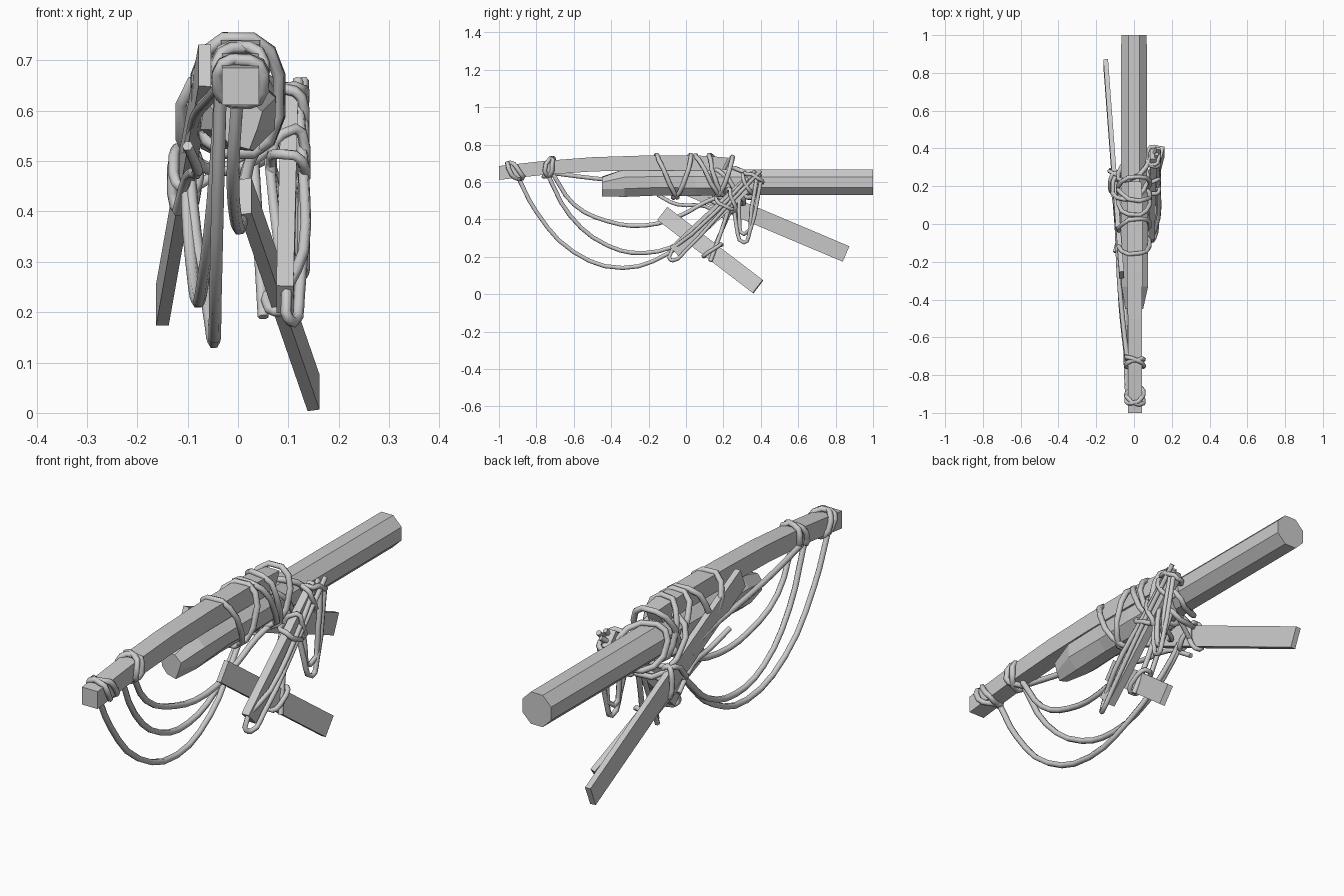
import bpy, bmesh, math, random
from mathutils import Vector as V

if "Cube" in bpy.data.objects:
    bpy.data.objects.remove(bpy.data.objects["Cube"])

random.seed(4)


def mesh_object(name, bm):
    bmesh.ops.recalc_face_normals(bm, faces=bm.faces)
    me = bpy.data.meshes.new(name)
    bm.to_mesh(me)
    bm.free()
    ob = bpy.data.objects.new(name, me)
    bpy.context.collection.objects.link(ob)
    return ob


def loft(name, rings):
    """Skin a list of equal-length point rings and cap both ends."""
    bm = bmesh.new()
    vs = [[bm.verts.new(p) for p in r] for r in rings]
    n = len(vs[0])
    for a, b in zip(vs, vs[1:]):
        for i in range(n):
            j = (i + 1) % n
            bm.faces.new((a[i], a[j], b[j], b[i]))
    bm.faces.new(vs[0])
    bm.faces.new(vs[-1])
    return mesh_object(name, bm)


def plank(name, p0, p1, width, thick):
    """Flat board from p0 to p1 whose broad side faces sideways."""
    p0, p1 = V(p0), V(p1)
    d = (p1 - p0).normalized()
    w = d.cross(V((1, 0, 0))).normalized()
    t = d.cross(w)
    corners = [w * (width / 2 * a) + t * (thick / 2 * b)
               for a, b in ((1, 1), (1, -1), (-1, -1), (-1, 1))]
    return loft(name, [[p + c for c in corners] for p in (p0, p1)])


def rope(name, paths, radius=0.0125, cyclic=False, smooth=True):
    cu = bpy.data.curves.new(name, 'CURVE')
    cu.dimensions = '3D'
    cu.bevel_depth = radius
    cu.bevel_resolution = 1
    cu.use_fill_caps = True
    for pts in paths:
        sp = cu.splines.new('BEZIER' if smooth else 'POLY')
        store = sp.bezier_points if smooth else sp.points
        store.add(len(pts) - 1)
        for q, p in zip(store, pts):
            if smooth:
                q.co = p
                q.handle_left_type = q.handle_right_type = 'AUTO'
            else:
                q.co = (*p, 1)
        sp.resolution_u = 3
        sp.use_cyclic_u = cyclic
    ob = bpy.data.objects.new(name, cu)
    bpy.context.collection.objects.link(ob)
    return ob


def wrap(centre, axis, rx, rw, slant, power=0.7, n=12):
    """Closed turn of rope around an axis lying near the yz plane."""
    a = V(axis).normalized()
    w = V((1, 0, 0)).cross(a).normalized()
    u = a.cross(w)
    pts = []
    for i in range(n):
        t = 2 * math.pi * (i + 0.5) / n
        c, s = math.cos(t), math.sin(t)
        x = math.copysign(abs(c) ** power, c)
        y = math.copysign(abs(s) ** power, s)
        pts.append(V(centre) + u * (rx * x) + w * (rw * y)
                   + a * (slant[0] * c + slant[1] * s + random.uniform(-.006, .006)))
    return pts


# Octagonal log with a rough-hewn front end
rings = []
for y, r, dz, j in ((1, .073, 0, 0), (.22, .074, 0, 0), (.05, .077, 0, .004),
                    (-.15, .077, 0, .006), (-.33, .074, -.004, .008), (-.45, .052, -.02, .012)):
    ring = []
    for i in range(8):
        t = math.pi * (i + .5) / 4
        k = r + random.uniform(-j, j)
        ring.append((k * math.cos(t), y, .598 + dz + k * math.sin(t)))
    rings.append(ring)
loft("log", rings)

# Bowed square beam lying on top of the log
beam = []
for y, z, h in ((-1, .648, .037), (-.75, .676, .037), (-.5, .694, .038), (-.25, .701, .039),
                (0, .702, .04), (.12, .7, .039), (.21, .696, .033)):
    beam.append([(.005 + h * a, y + .015 * b * (y > .2), z + h * b)
                 for a, b in ((1, 1), (1, -1), (-1, -1), (-1, 1))])
loft("beam", beam)

# Three loose boards
plank("left_board", (-.066, -.27, .69), (-.15, .855, .215), .09, .025)
plank("lower_board", (.015, -.125, .43), (.15, .385, .04), .088, .024)
plank("right_board", (.093, -.06, .225), (.103, .37, .63), .075, .034)

# Lashings around the front of the beam
bx = (0, 1, .1)
rope("beam_lashings", [
    wrap((.005, -.91, .66), bx, .046, .046, (.02, -.03)),
    wrap((.005, -.92, .658), bx, .046, .046, (-.02, -.025)),
    wrap((.005, -.735, .677), bx, .047, .047, (.02, .02)),
    wrap((.005, -.725, .68), bx, .047, .047, (-.025, .01))], cyclic=True, smooth=False)

# Lashings joining the beam and log
ly = (0, 1, 0)
rope("log_lashings", [
    wrap((0, -.1, .63), ly, .083, .117, (.0, -.06), .8),
    wrap((0, -.02, .63), ly, .083, .117, (.02, .05), .8),
    wrap((0, .12, .63), ly, .085, .115, (.0, -.07), .8),
    wrap((0, .17, .63), ly, .085, .117, (-.02, -.04), .8),
    wrap((0, .2, .625), ly, .085, .112, (.02, .05), .8),
    wrap((-.02, .22, .58), ly, .095, .1, (.03, -.09), .8),
    wrap((0, .3, .595), ly, .085, .082, (.05, -.05), .8)], cyclic=True, smooth=False)

# Lashings around the boards
rd = (0, .43, .405)
ld = (0, .58, -.25)
rope("board_lashings", [
    wrap((.1, .36, .62), rd, .032, .052, (.01, -.02)),
    wrap((.1, .33, .595), rd, .032, .052, (-.015, .02)),
    wrap((.1, .24, .5), rd, .034, .055, (.015, .03)),
    wrap((.1, .21, .485), rd, .034, .055, (-.015, -.02)),
    wrap((-.103, .22, .485), ld, .025, .058, (.015, .03)),
    wrap((-.106, .27, .465), ld, .025, .056, (-.015, -.03)),
    wrap((.086, .14, .235), (0, .51, -.385), .03, .055, (.0, .02))],
    cyclic=True, smooth=False, radius=.011)

# Long slack ropes drooping from the beam to the left side
rope("hanging_ropes", [
    [(-.035, -.9, .63), (-.04, -.8, .44), (-.045, -.6, .225), (-.048, -.34, .14),
     (-.06, -.1, .215), (-.085, .08, .36), (-.1, .22, .52)],
    [(-.035, -.74, .64), (-.05, -.62, .42), (-.07, -.42, .26), (-.08, -.22, .22),
     (-.09, -.02, .28), (-.1, .12, .4), (-.1, .24, .53)],
    [(.0, -.71, .64), (-.01, -.6, .48), (-.005, -.42, .39), (.005, -.22, .367),
     (.01, -.03, .42), (.02, .1, .49), (.04, .2, .53)],
    [(-.035, -.72, .648), (-.06, -.5, .62), (-.078, -.3, .6), (-.09, .0, .56), (-.1, .2, .5)]])

# Ropes tying the two right-hand boards to the log
rope("side_ropes", [
    [(.13, .4, .66), (.13, .2, .45), (.122, .0, .235), (.11, -.07, .18),
     (.095, -.09, .2), (.13, .03, .32), (.13, .2, .48), (.12, .33, .62)],
    [(.09, .26, .54), (.12, .27, .36), (.13, .31, .275), (.132, .34, .33), (.125, .4, .6)],
    [(.1, .29, .56), (.115, .285, .4), (.12, .31, .32), (.13, .35, .46), (.12, .38, .63)],
    [(.11, .13, .175), (.08, .19, .34), (.06, .25, .52)],
    [(.05, .12, .19), (.04, .2, .36), (.03, .27, .52)],
    [(-.1, .1, .52), (-.05, .18, .48), (.03, .22, .5), (.1, .3, .58), (.12, .37, .66)],
    [(-.1, .25, .44), (-.02, .28, .49), (.07, .31, .56), (.12, .4, .64)],
    [(-.1, -.15, .53), (-.08, -.05, .48), (-.1, .1, .47), (-.12, .22, .4)]],
    radius=.011)

# Turn the ropes into meshes
for ob in [o for o in bpy.data.objects if o.type == 'CURVE']:
    bpy.ops.object.select_all(action='DESELECT')
    ob.select_set(True)
    bpy.context.view_layer.objects.active = ob
    bpy.ops.object.convert(target='MESH')
